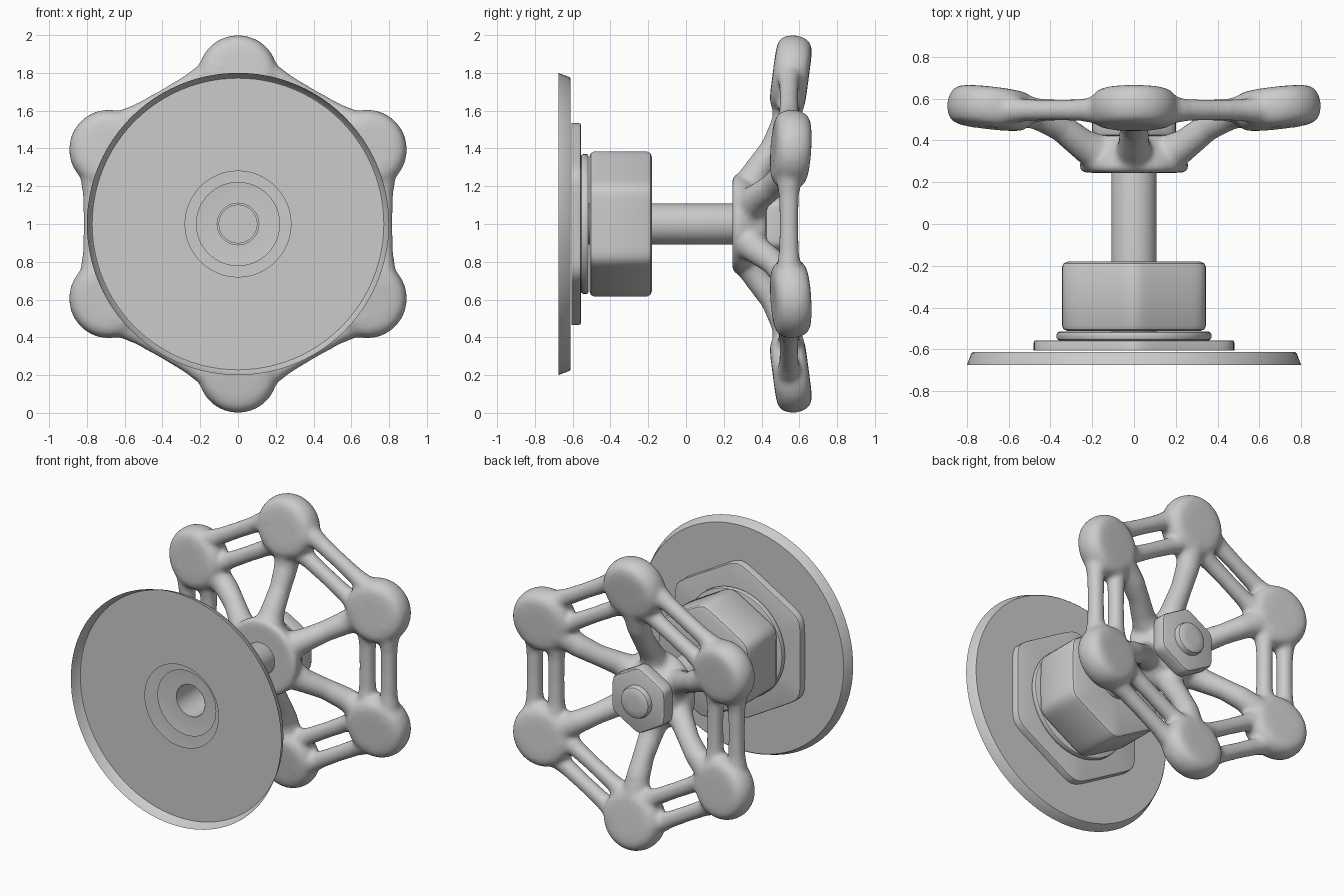
import bpy, bmesh
from math import sin, cos, pi, radians
from mathutils import Vector, Matrix

if "Cube" in bpy.data.objects:
    bpy.data.objects.remove(bpy.data.objects["Cube"])

AXIS = Vector((0, 0, 1))          # everything turns about the y axis through z = 1
Y = Vector((0, 1, 0))


def polar(deg):
    return Vector((cos(radians(deg)), 0, sin(radians(deg))))


def hex_factor(t, p=20):
    # rounded hexagon, flats facing +-x, corners facing +-z
    return sum(max(cos(t - k * pi / 3), 0) ** p for k in range(6)) ** (-1 / p)


def ring(center, u, v, r, n, hexagon=False):
    pts = []
    for i in range(n):
        t = 2 * pi * i / n
        k = r * (hex_factor(t) if hexagon else 1)
        pts.append(center + (u * cos(t) + v * sin(t)) * k)
    return pts


def loft(bm, rings, cap_first=True, cap_last=True):
    vs = [[bm.verts.new(p) for p in r] for r in rings]
    n = len(vs[0])
    for a, b in zip(vs, vs[1:]):
        for i in range(n):
            j = (i + 1) % n
            bm.faces.new((a[i], b[i], b[j], a[j]))
    if cap_first:
        bm.faces.new(vs[0])
    if cap_last:
        bm.faces.new(vs[-1][::-1])


def finish(bm, name):
    me = bpy.data.meshes.new(name)
    bm.to_mesh(me)
    bm.free()
    ob = bpy.data.objects.new(name, me)
    bpy.context.collection.objects.link(ob)
    bpy.ops.object.select_all(action='DESELECT')
    ob.select_set(True)
    bpy.context.view_layer.objects.active = ob
    bpy.ops.object.shade_smooth_by_angle(angle=radians(35))
    return ob


def turned(name, profile, cap_first=False, cap_last=False, n=96):
    # profile of (size, y, is_hexagon) from front to back
    bm = bmesh.new()
    X, Z = polar(0), polar(90)
    loft(bm, [ring(AXIS + Y * y, X, Z, r, n, h) for r, y, h in profile],
         cap_first, cap_last)
    return finish(bm, name)


def rounded_side(r, y0, y1, b, h):
    # side wall with a rounded edge at both ends
    c = b * 0.3
    return [(r - b, y0, h), (r - c, y0 + c, h), (r, y0 + b, h),
            (r, y1 - b, h), (r - c, y1 - c, h), (r - b, y1, h)]


# dished flange, open towards the front
turned("flange", [(.80, -.675, 0), (.797, -.668, 0), (.778, -.618, 0),
                  (.772, -.612, 0), (.28, -.612, 0)])
# hexagonal backing plate and round washer, both with a hole
turned("hex_plate", [(.48, -.606, 1), (.48, -.568, 1), (.477, -.559, 1),
                     (.468, -.556, 1), (.22, -.556, 0)])
turned("washer", [(.345, -.556, 0)] + rounded_side(.37, -.556, -.515, .012, 0)
       + [(.11, -.515, 0)])
# large nut
turned("body_nut", [(.11, -.512, 0)] + rounded_side(.345, -.512, -.18, .028, 1)
       + [(.10, -.18, 0)])
# hollow stem with a rounded end
turned("stem", [(.108, -.515, 0), (.108, .545, 0), (.102, .56, 0), (.088, .568, 0),
                (.05, .571, 0)], cap_last=True, n=48)
# nut holding the wheel
turned("wheel_nut", rounded_side(.20, .42, .525, .018, 1), True, True)

# hand wheel: overlapping solids, fused and smoothed into one casting
bm = bmesh.new()
X, Z = polar(0), polar(90)
loft(bm, [ring(AXIS + Y * y, X, Z, r, 48) for r, y in
          [(.245, .245), (.265, .27), (.25, .32), (.21, .38), (.19, .43)]])


def tube(path, radii, u, v):
    loft(bm, [ring(AXIS + p, u, v, r, 20) for p, r in zip(path, radii)])


for k in range(6):
    # knob, its outer edge leaning to the back
    d = polar(90 + 60 * k)
    side = d.cross(Y)
    tilt = Matrix.Rotation(radians(-7.5), 3, side)
    if (tilt @ d).y < 0:
        tilt.transpose()
    u, w = tilt @ d, tilt @ Y
    c = AXIS + d * .79 + Y * .555
    loft(bm, [ring(c + w * h, u, side, r, 40) for h, r in
              [(-.096, .10), (-.092, .155), (-.075, .188), (-.04, .206), (0, .212),
               (.04, .206), (.075, .188), (.092, .155), (.096, .10)]])

    # spoke
    path = [d * r + Y * y for r, y in
            [(.08, .34), (.20, .34), (.29, .385), (.40, .46), (.52, .52), (.70, .55)]]
    axis = (d * .8 + Y * .5).normalized()
    tube(path, [.10, .092, .075, .068, .075, .10], axis.cross(side), side)

    # double rim bars to the next knob
    m = polar(120 + 60 * k)
    t = m.cross(Y)
    for dist in (.768, .605):
        tube([m * dist + t * s + Y * .545 for s in (-.33, -.24, -.15, 0, .15, .24, .33)],
             [.085, .066, .054, .051, .054, .066, .085], m, Y)

bmesh.ops.recalc_face_normals(bm, faces=bm.faces)
wheel = finish(bm, "hand_wheel")
fuse = wheel.modifiers.new("fuse", 'REMESH')
fuse.mode = 'VOXEL'
fuse.voxel_size = .014
fuse.use_smooth_shade = True
soft = wheel.modifiers.new("soften", 'SMOOTH')
soft.factor = .5
soft.iterations = 12
